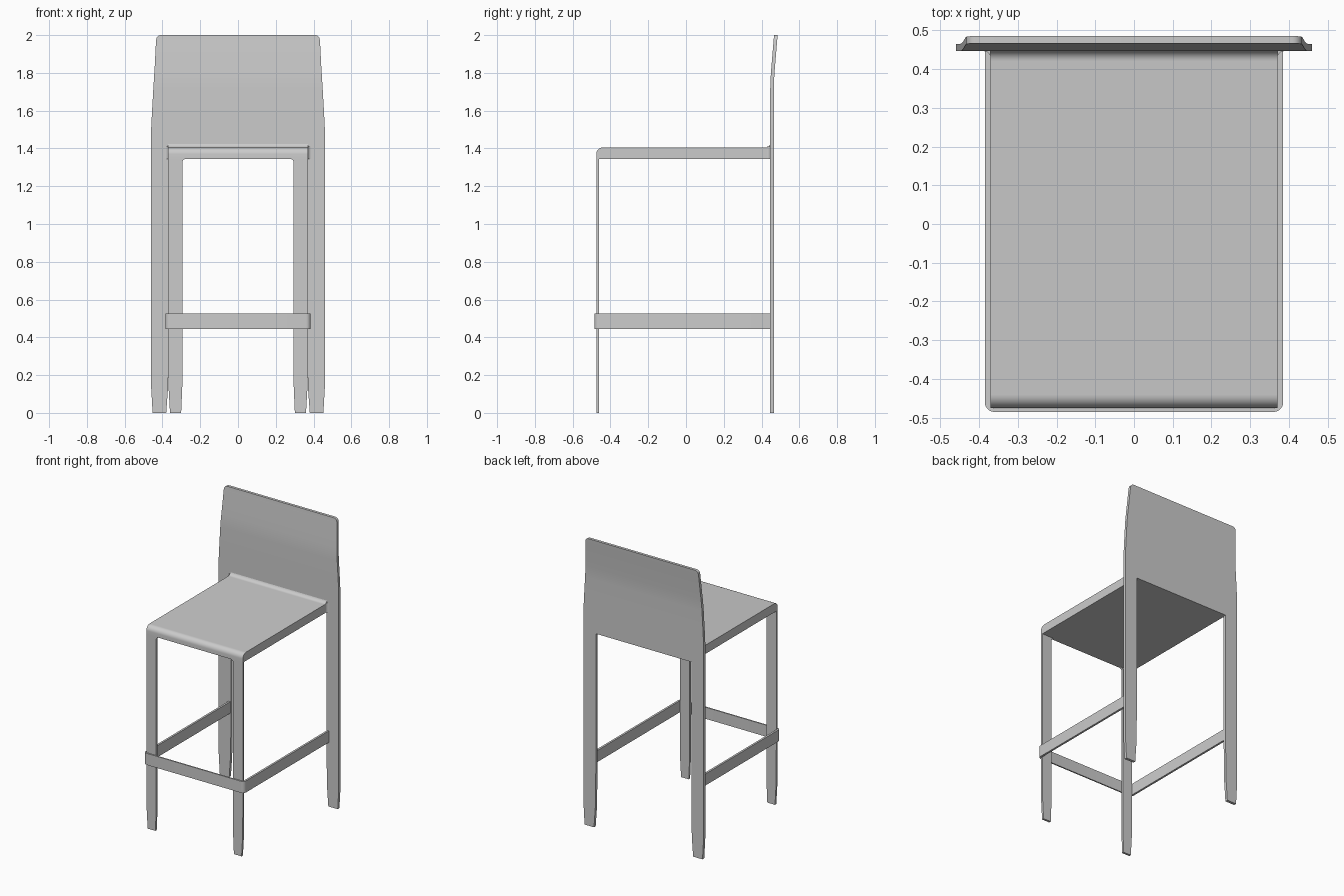
import bpy, bmesh, math

if "Cube" in bpy.data.objects:
    bpy.data.objects.remove(bpy.data.objects["Cube"])

grey = bpy.data.materials.new("light grey")
grey.diffuse_color = (0.6, 0.6, 0.6, 1)
grey.use_nodes = True
grey.node_tree.nodes["Principled BSDF"].inputs["Base Color"].default_value = grey.diffuse_color


def finish(name, bm):
    bmesh.ops.remove_doubles(bm, verts=bm.verts, dist=1e-5)
    bmesh.ops.recalc_face_normals(bm, faces=bm.faces)
    me = bpy.data.meshes.new(name)
    bm.to_mesh(me)
    bm.free()
    me.materials.append(grey)
    ob = bpy.data.objects.new(name, me)
    bpy.context.collection.objects.link(ob)
    bpy.context.view_layer.objects.active = ob
    ob.select_set(True)
    bpy.ops.object.shade_smooth_by_angle(angle=math.radians(30))
    ob.select_set(False)
    return ob


def prism(name, pts, axis, lo, hi):
    """Extrude a closed 2D outline along axis between lo and hi."""
    bm = bmesh.new()
    place = {"x": lambda p, d: (d, p[0], p[1]),
             "y": lambda p, d: (p[0], d, p[1]),
             "z": lambda p, d: (p[0], p[1], d)}[axis]
    a = [bm.verts.new(place(p, lo)) for p in pts]
    b = [bm.verts.new(place(p, hi)) for p in pts]
    bm.faces.new(a)
    bm.faces.new(b)
    for i in range(len(pts)):
        j = (i + 1) % len(pts)
        bm.faces.new((a[i], a[j], b[j], b[i]))
    return finish(name, bm)


def arc(cx, cy, r, a0, a1, n=8):
    return [(cx + r * math.cos(math.radians(a0 + (a1 - a0) * i / n)),
             cy + r * math.sin(math.radians(a0 + (a1 - a0) * i / n))) for i in range(n + 1)]


# Seat: side profile with rounded front edge and a fillet up into the back
profile = [(-0.475, 1.345)] + arc(-0.44, 1.37, 0.035, 180, 90)
profile += arc(0.42, 1.433, 0.028, -90, 0) + [(0.448, 1.345)]
prism("seat", profile, "x", -0.37, 0.37)

for s, side in ((-1, "left"), (1, "right")):
    # Small flare where the seat side meets the back
    flare = [(s * x, y) for x, y in arc(0.388, 0.428, 0.018, 180, 90) + [(0.37, 0.446)]]
    prism("seat_flare_" + side, flare, "z", 1.345, 1.41)

    # Front leg with tapered foot and rounded inner top corner
    leg = [(0.36, 0), (0.368, 0.14), (0.37, 0.4), (0.37, 1.345)]
    leg += [(0.275, 1.345)] + arc(0.275, 1.325, 0.02, 90, 0, 6)[1:] + [(0.295, 0.14), (0.301, 0)]
    prism("front_leg_" + side, [(s * x, z) for x, z in leg], "y", -0.475, -0.46)

    # Back leg
    leg = [(0.38, 0), (0.37, 0.14), (0.366, 0.4), (0.366, 1.345),
           (0.46, 1.345), (0.46, 0.14), (0.452, 0)]
    prism("back_leg_" + side, [(s * x, z) for x, z in leg], "y", 0.446, 0.465)

# Backrest: rows of (height, half width, centre y), leaning back at the top
rows = [(1.345, 0.46, 0.4555), (1.5, 0.46, 0.4555), (1.58, 0.456, 0.4555),
        (1.72, 0.448, 0.4555), (1.76, 0.4455, 0.4565), (1.8, 0.443, 0.459),
        (1.85, 0.44, 0.463), (1.97, 0.434, 0.473)]
rows += [(z, x, 0.4735 + (z - 1.975) * 0.08) for x, z in arc(0.408, 1.975, 0.025, 0, 90, 6)]
bm = bmesh.new()
rings = [[bm.verts.new((x, y + d, z)) for x, d in
          ((-w, -0.0095), (w, -0.0095), (w, 0.0095), (-w, 0.0095))] for z, w, y in rows]
for a, b in zip(rings, rings[1:]):
    for i in range(4):
        j = (i + 1) % 4
        bm.faces.new((a[i], a[j], b[j], b[i]))
bm.faces.new(rings[0])
bm.faces.new(rings[-1])
finish("backrest", bm)

# Footrest: U-shaped band around the front legs, joined to the back legs
half = [(0.385, 0.448)] + arc(0.36, -0.46, 0.025, 0, -90)
inner = arc(0.36, -0.465, 0.011, -90, 0) + [(0.371, 0.448)]
outline = half + [(-x, y) for x, y in reversed(half)]
outline += [(-x, y) for x, y in reversed(inner)] + inner
prism("footrest", outline, "z", 0.445, 0.525)
